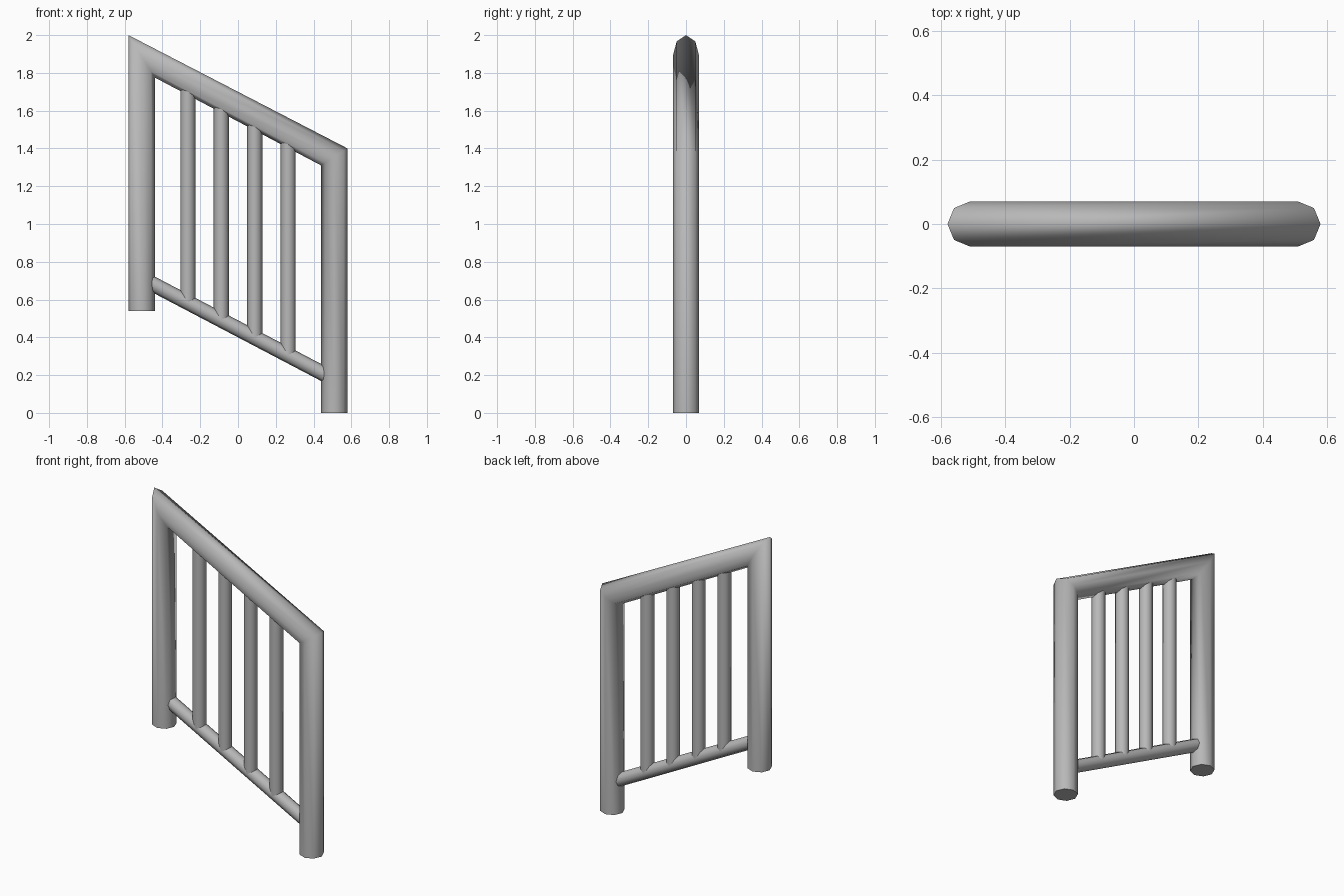
import bpy, bmesh, math
from mathutils import Vector

SIDES = 8
FRAME_R, BAR_R = 0.07, 0.04
POST_X = 0.51
SLOPE = -0.525

cube = bpy.data.objects.get("Cube")
if cube:
    bpy.data.objects.remove(cube, do_unlink=True)

steel = bpy.data.materials.new("grey steel")
steel.use_nodes = True
steel.diffuse_color = (0.48, 0.48, 0.48, 1)
steel.node_tree.nodes["Principled BSDF"].inputs["Base Color"].default_value = steel.diffuse_color


def tube(name, radius, stations):
    """Eight-sided tube. Each station is the outer and inner (x, z) edge of a ring."""
    bm = bmesh.new()
    rings = []
    for outer, inner in stations:
        outer, inner = Vector((outer[0], 0, outer[1])), Vector((inner[0], 0, inner[1]))
        ring = []
        for i in range(SIDES):
            a = math.tau * i / SIDES
            p = outer.lerp(inner, (1 - math.cos(a)) / 2)
            p.y = radius * math.sin(a)
            ring.append(bm.verts.new(p))
        rings.append(ring)
    for r0, r1 in zip(rings, rings[1:]):
        for i in range(SIDES):
            j = (i + 1) % SIDES
            bm.faces.new((r0[i], r0[j], r1[j], r1[i])).smooth = True
    for ring in (rings[0], rings[-1]):
        bm.faces.new(ring)  # flat end caps
    bmesh.ops.recalc_face_normals(bm, faces=bm.faces[:])
    mesh = bpy.data.meshes.new(name)
    bm.to_mesh(mesh)
    bm.free()
    mesh.materials.append(steel)
    obj = bpy.data.objects.new(name, mesh)
    bpy.context.collection.objects.link(obj)
    return obj


def bar(name, start, end):
    """Straight thin bar between two (x, z) points."""
    a, b = Vector(start), Vector(end)
    d = (b - a).normalized()
    side = Vector((-d.y, d.x)) * BAR_R
    return tube(name, BAR_R, [(p + side, p - side) for p in (a, b)])


def lower_z(x):
    return 0.445 + SLOPE * x


def upper_z(x):
    return 1.62 + SLOPE * x


# Posts and handrail as one mitred tube
out_x, in_x = POST_X + FRAME_R, POST_X - FRAME_R
tube("posts_and_handrail", FRAME_R, [
    ((-out_x, 0.54), (-in_x, 0.54)),
    ((-out_x, 2.0), (-in_x, 1.775)),
    ((out_x, 1.4), (in_x, 1.31)),
    ((out_x, 0), (in_x, 0)),
])

# Sloping lower rail, ending inside the posts
end_x = POST_X - 0.02
bar("lower_rail", (-end_x, lower_z(-end_x)), (end_x, lower_z(end_x)))

# Evenly spaced upright balusters
for n in range(4):
    x = (n - 1.5) * 0.177
    bar(f"baluster_{n + 1}", (x, lower_z(x)), (x, upper_z(x)))
